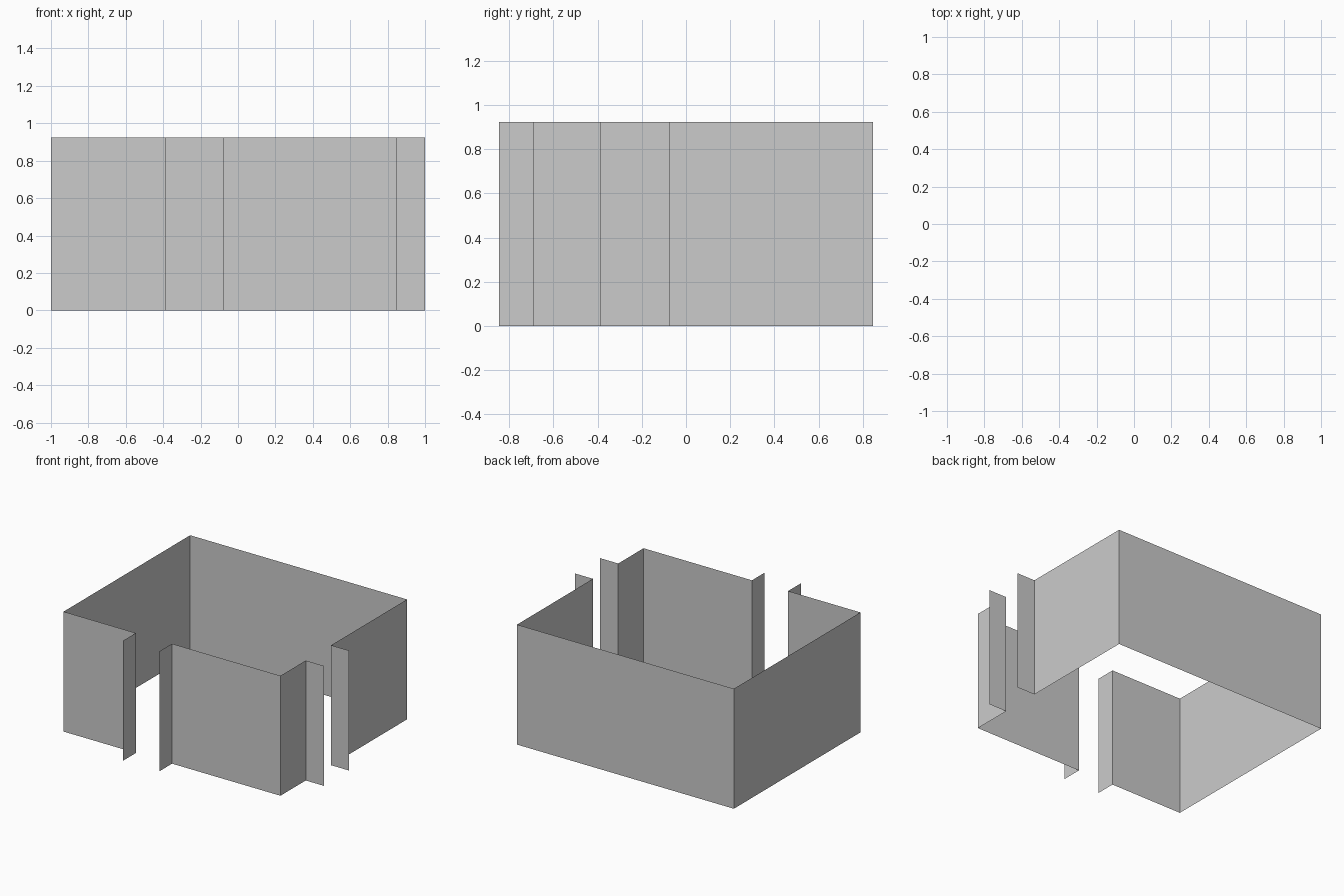
import bpy

if "Cube" in bpy.data.objects:
    bpy.data.objects.remove(bpy.data.objects["Cube"])

# Plan is laid out on a 13 x 11 module grid; walls are 6 modules high
U = 2 / 13
HEIGHT = 6 * U


def wall_run(name, plan):
    """Single-skin wall following a counter-clockwise plan line, facing outward."""
    base = [(i * U - 6.5 * U, j * U - 5.5 * U) for i, j in plan]
    n = len(base)
    verts = [(x, y, z) for z in (0, HEIGHT) for x, y in base]
    faces = [(k, k + 1, n + k + 1, n + k) for k in range(n - 1)]
    mesh = bpy.data.meshes.new(name)
    mesh.from_pydata(verts, [], faces)
    obj = bpy.data.objects.new(name, mesh)
    bpy.context.collection.objects.link(obj)
    return obj


# Right side doorway jamb, right, back and left walls, front doorway jamb
wall_run("main_room_walls",
         [(13, 5), (12, 5), (12, 11), (0, 11), (0, 1), (4, 1), (4, 0)])

# Front right corner between the two doorways
wall_run("corner_walls",
         [(6, 0), (6, 1), (12, 1), (12, 3), (13, 3)])
